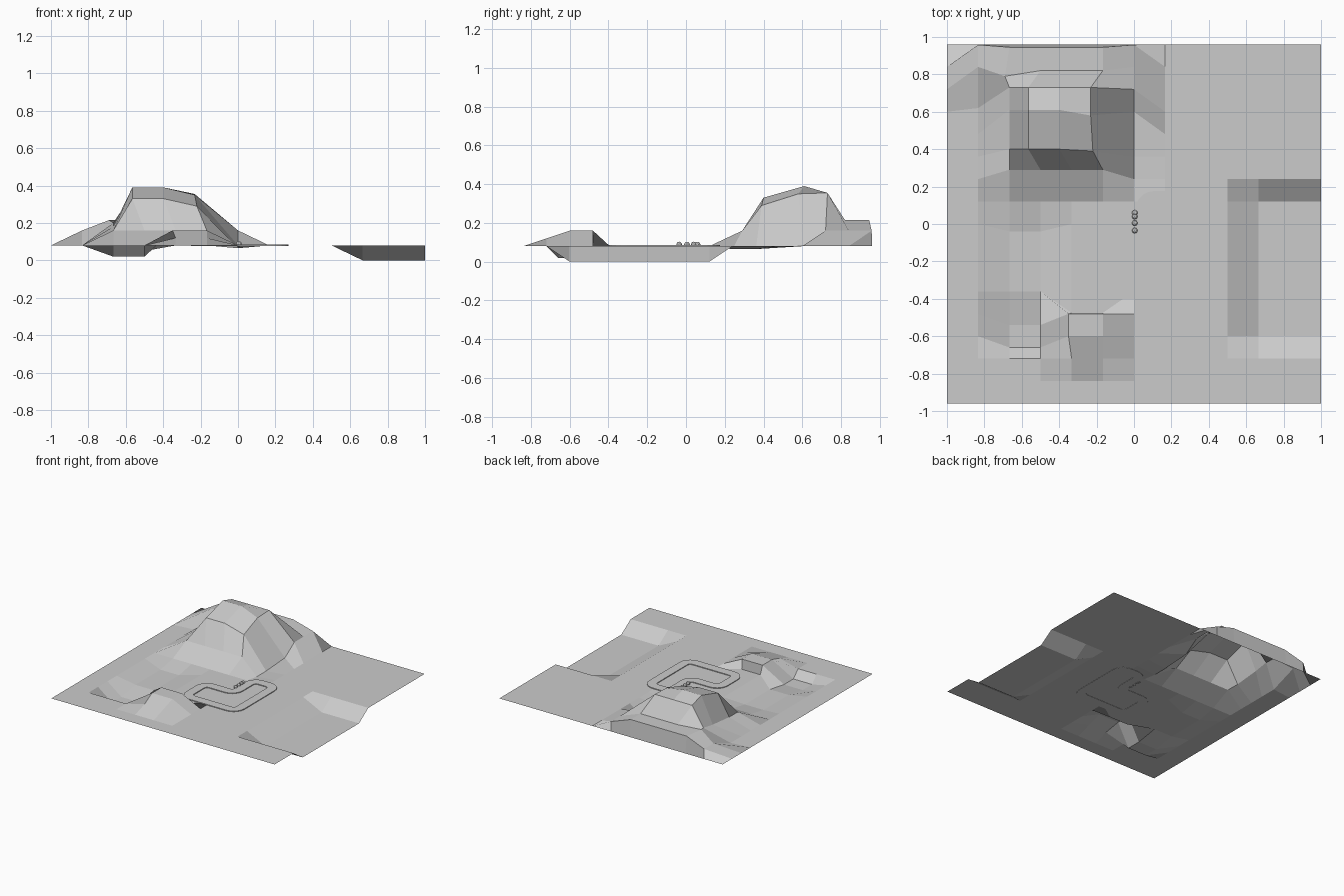
import bpy, bmesh, math
from mathutils import Vector

default = bpy.data.objects.get("Cube")
if default:
    bpy.data.objects.remove(default, do_unlink=True)

GROUND = 0.08
COLS, ROWS = 12, 16

grey = bpy.data.materials.new("light_grey")
grey.use_nodes = True
grey.diffuse_color = (0.6, 0.6, 0.6, 1)
grey.node_tree.nodes["Principled BSDF"].inputs["Base Color"].default_value = (0.6, 0.6, 0.6, 1)


def finish(name, bm):
    mesh = bpy.data.meshes.new(name)
    bm.to_mesh(mesh)
    bm.free()
    mesh.materials.append(grey)
    obj = bpy.data.objects.new(name, mesh)
    bpy.context.collection.objects.link(obj)
    return obj


# Terrain: a flat lattice whose points are then pulled into shape
bm = bmesh.new()
lattice = [[bm.verts.new((c / 6 - 1, r * 0.12 - 0.96, GROUND)) for c in range(COLS + 1)]
           for r in range(ROWS + 1)]
for r in range(ROWS):
    for c in range(COLS):
        low, high = lattice[r], lattice[r + 1]
        bm.faces.new((low[c], low[c + 1], high[c + 1], high[c]))


def pull(cols, rows, z, y=None, x=None):
    for r in rows:
        for c in cols:
            co = lattice[r][c].co
            co.z = z
            co.y = co.y if y is None else y
            co.x = co.x if x is None else x


# Basin on the right edge
pull(range(10, 13), range(3, 10), 0)

# Channel along the left, deeper at its front end
pull((2, 3), range(5, 8), 0.05)
pull((2, 3), (8,), 0.05, y=-0.04)
pull((2, 3), (4,), 0.02, y=-0.54)
pull((2, 3), (3,), 0.02, y=-0.66)

# Small front hill with a sheer back
pull((4, 5), (2,), 0.12)
pull((4, 5), (3, 4), 0.16)
pull((4, 5), (5,), GROUND, y=-0.475)
for r in (3, 4):
    lattice[r][4].co.x = -0.35

# Mountain core: rows from the front foot to the sheer back
profile = [(10, 0.29, 0.16), (11, 0.40, 0.33), (12, 0.61, 0.39),
           (13, 0.73, 0.355), (14, 0.82, 0.215), (15, 0.945, 0.215)]
for row, y, z in profile:
    pull(range(2, 6), (row,), z, y=y)
    if row in (11, 12, 13):
        for c in (3, 4, 5):
            lattice[row][c].co.x -= 0.065

# Mountain shoulders
pull((2,), (11,), 0.16)
pull((2,), (12,), 0.18)
pull((2,), (13,), 0.2)
pull((2,), (14,), 0.215, y=0.79, x=-0.69)
pull((5,), (11,), 0.29, y=0.39, x=-0.22)
pull((5,), (12,), 0.35, y=0.58)
for c in (1, 6):
    pull((c,), (15,), 0.16, y=0.958)
    pull((c,), (14,), 0.16, y=0.84)
pull((6,), (13,), 0.16, y=0.72)
pull((6,), (12,), GROUND, y=0.6)
pull((1,), (13,), GROUND, y=0.62)

# Shallow dip beside the mountain foot
pull((6,), (10, 11), 0.065)
finish("terrain", bm)

# Track: rounded loop swept with a flat rectangular section
corners = [Vector(p) for p in ((0.235, 0.14), (0.235, -0.365), (-0.215, -0.365),
                               (-0.215, -0.115), (0.045, -0.115), (0.045, 0.14))]
path = []
for i, corner in enumerate(corners):
    start = corner + (corners[i - 1] - corner).normalized() * 0.06
    end = corner + (corners[(i + 1) % len(corners)] - corner).normalized() * 0.06
    for k in range(6):
        a = k / 5 * math.pi / 2
        centre = start + end - corner
        path.append(centre + (start - centre) * math.cos(a) + (end - centre) * math.sin(a))

bm = bmesh.new()
rings = []
for i, p in enumerate(path):
    along = (path[(i + 1) % len(path)] - path[i - 1]).normalized()
    side = Vector((-along.y, along.x)) * 0.036
    rings.append([bm.verts.new((*(p + side * s), z))
                  for s, z in ((-1, 0.078), (1, 0.078), (1, 0.086), (-1, 0.086))])
for i, ring in enumerate(rings):
    prev = rings[i - 1]
    for k in range(4):
        n = (k + 1) % 4
        bm.faces.new((prev[k], prev[n], ring[n], ring[k]))
bmesh.ops.recalc_face_normals(bm, faces=bm.faces)
finish("track", bm)

# Row of little round bushes beside the track
for i, y in enumerate((-0.035, 0.005, 0.04, 0.06)):
    bm = bmesh.new()
    bmesh.ops.create_icosphere(bm, subdivisions=2, radius=0.015)
    bmesh.ops.translate(bm, verts=bm.verts, vec=(0.004, y, 0.088))
    finish(f"bush_{i + 1}", bm)
